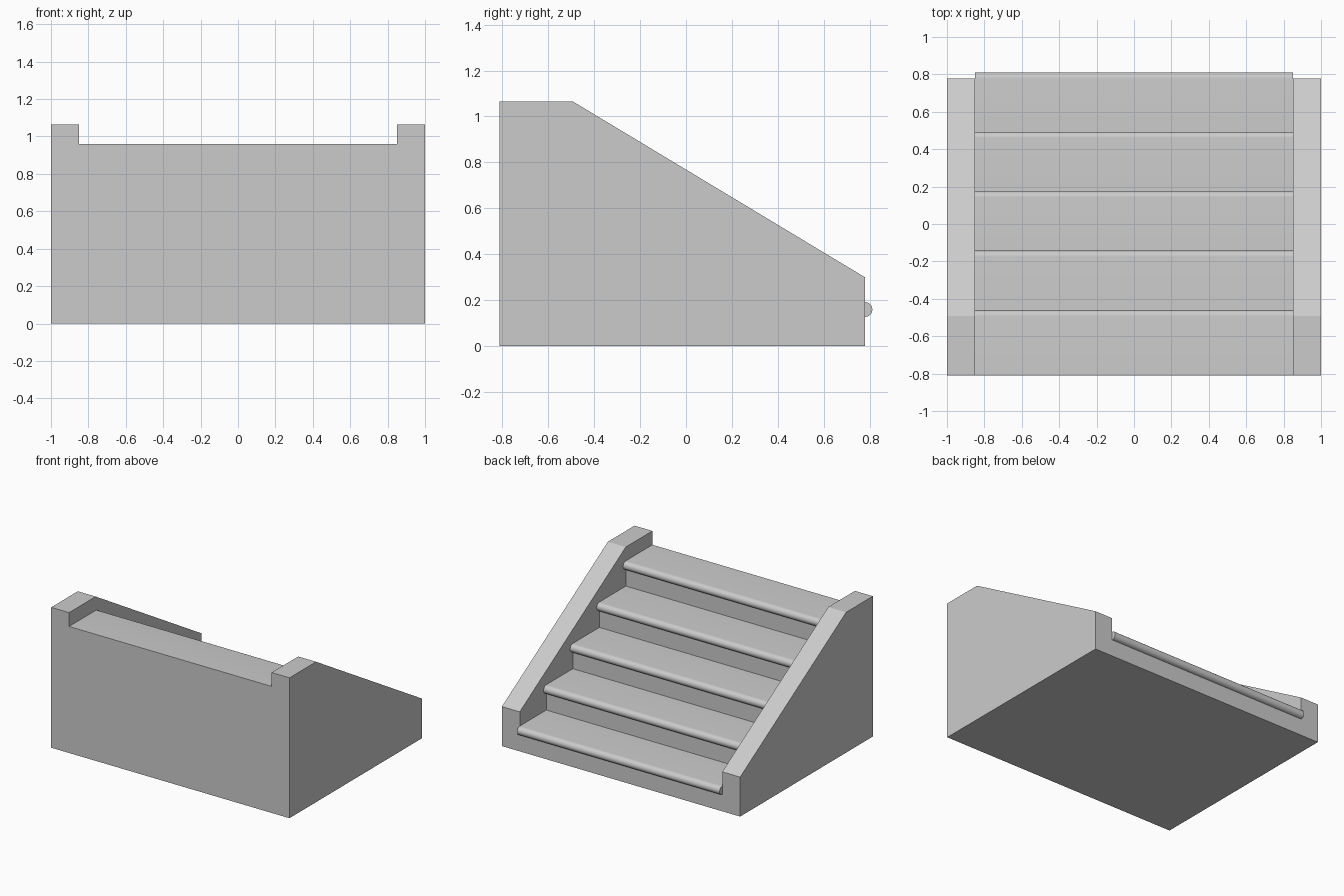
import bpy, bmesh
from math import sin, cos, pi

if "Cube" in bpy.data.objects:
    bpy.data.objects.remove(bpy.data.objects["Cube"])

STEPS, RISE, RUN = 5, 0.192, 0.318
BACK, FOOT = -0.811, 0.779        # back wall and lowest riser
WALL_IN, WALL_OUT = 0.85, 1.0
NOSE = 0.032                      # nosing radius


def prism(name, profile, x0, x1):
    """Extrude a (y, z) profile along x."""
    bm = bmesh.new()
    face = bm.faces.new([bm.verts.new((x0, y, z)) for y, z in profile])
    ext = bmesh.ops.extrude_face_region(bm, geom=[face])
    verts = [v for v in ext["geom"] if isinstance(v, bmesh.types.BMVert)]
    bmesh.ops.translate(bm, verts=verts, vec=(x1 - x0, 0, 0))
    bmesh.ops.recalc_face_normals(bm, faces=bm.faces)
    mesh = bpy.data.meshes.new(name)
    bm.to_mesh(mesh)
    bm.free()
    ob = bpy.data.objects.new(name, mesh)
    bpy.context.collection.objects.link(ob)
    return ob


# Stair flight: risers, half-round nosings and treads in one profile
flight = [(BACK, 0), (FOOT, 0)]
for i in range(STEPS):
    y, top = FOOT - i * RUN, (i + 1) * RISE
    if i:
        flight.append((y, i * RISE))
    for k in range(17):
        a = -pi / 2 + pi * k / 16
        flight.append((y + NOSE * cos(a), top - NOSE + NOSE * sin(a)))
flight.append((BACK, STEPS * RISE))
stairs = prism("stair_flight", flight, -WALL_IN, WALL_IN)
bpy.context.view_layer.objects.active = stairs
stairs.select_set(True)
bpy.ops.object.shade_smooth_by_angle(angle=pi / 6)

# Sloping side walls with a flat landing at the top
wall = [(BACK, 0), (FOOT, 0), (FOOT, 0.30), (-0.492, 1.065), (BACK, 1.065)]
prism("side_wall_right", wall, WALL_IN, WALL_OUT)
prism("side_wall_left", wall, -WALL_OUT, -WALL_IN)
